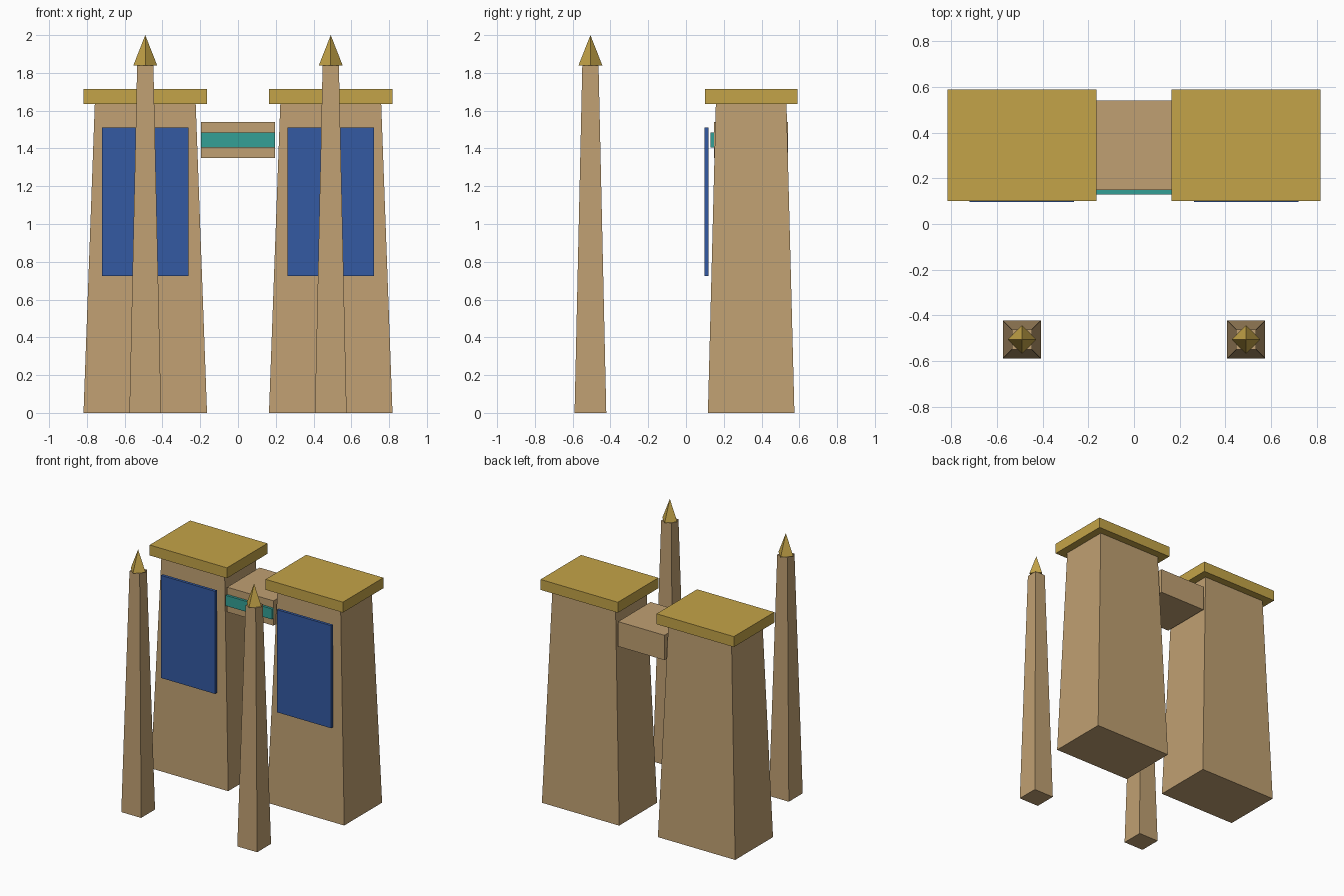
import bpy
import bmesh

cube = bpy.data.objects.get("Cube")
if cube:
    bpy.data.objects.remove(cube, do_unlink=True)


def srgb(r, g, b):
    return tuple((c / 255 / 12.92) if c < 10 else ((c / 255 + 0.055) / 1.055) ** 2.4
                 for c in (r, g, b)) + (1.0,)


def material(name, colour):
    mat = bpy.data.materials.new(name)
    mat.use_nodes = True
    mat.diffuse_color = colour
    bsdf = next(n for n in mat.node_tree.nodes if n.type == "BSDF_PRINCIPLED")
    bsdf.inputs["Base Color"].default_value = colour
    return mat


SAND = material("sandstone", srgb(192, 160, 114))
GOLD = material("gold", srgb(196, 164, 72))
BLUE = material("banner blue", srgb(52, 90, 162))
TEAL = material("teal", srgb(52, 160, 150))


def ring(bm, x, y, z, hx, hy):
    return [bm.verts.new((x + sx * hx, y + sy * hy, z))
            for sx, sy in ((-1, -1), (1, -1), (1, 1), (-1, 1))]


def finish(name, bm, mat):
    bmesh.ops.recalc_face_normals(bm, faces=bm.faces)
    mesh = bpy.data.meshes.new(name)
    bm.to_mesh(mesh)
    bm.free()
    mesh.materials.append(mat)
    obj = bpy.data.objects.new(name, mesh)
    bpy.context.collection.objects.link(obj)
    return obj


def block(name, mat, centre, z0, z1, base, top=None):
    """Box with half sizes base, narrowing to half sizes top."""
    bm = bmesh.new()
    low = ring(bm, *centre, z0, *base)
    high = ring(bm, *centre, z1, *(top or base))
    bm.faces.new(low[::-1])
    bm.faces.new(high)
    for i in range(4):
        j = (i + 1) % 4
        bm.faces.new((low[i], low[j], high[j], high[i]))
    return finish(name, bm, mat)


def spike(name, mat, centre, z0, z1, radius):
    """Four-sided point with its corners on the axes."""
    bm = bmesh.new()
    x, y = centre
    base = [bm.verts.new((x + dx * radius, y + dy * radius, z0))
            for dx, dy in ((1, 0), (0, 1), (-1, 0), (0, -1))]
    tip = bm.verts.new((x, y, z1))
    bm.faces.new(base[::-1])
    for i in range(4):
        bm.faces.new((base[i], base[(i + 1) % 4], tip))
    return finish(name, bm, mat)


for side, s in (("left", 1), ("right", -1)):
    x = 0.491 * s
    # Tapered tower with its cornice and banner
    block(side + "_tower", SAND, (x, 0.345), 0, 1.64, (0.327, 0.229), (0.267, 0.187))
    block(side + "_cornice", GOLD, (x, 0.345), 1.635, 1.715, (0.327, 0.245))
    block(side + "_banner", BLUE, (x, 0.108), 0.725, 1.51, (0.229, 0.011))
    # Obelisk with a pointed tip
    block(side + "_obelisk", SAND, (x, -0.506), 0, 1.84, (0.084, 0.084), (0.043, 0.043))
    spike(side + "_obelisk_tip", GOLD, (x, -0.506), 1.84, 2.0, 0.063)

# Bridge between the towers, with a band along its front
block("bridge", SAND, (0, 0.345), 1.35, 1.54, (0.196, 0.196))
block("bridge_band", TEAL, (0, 0.142), 1.405, 1.485, (0.196, 0.012))
